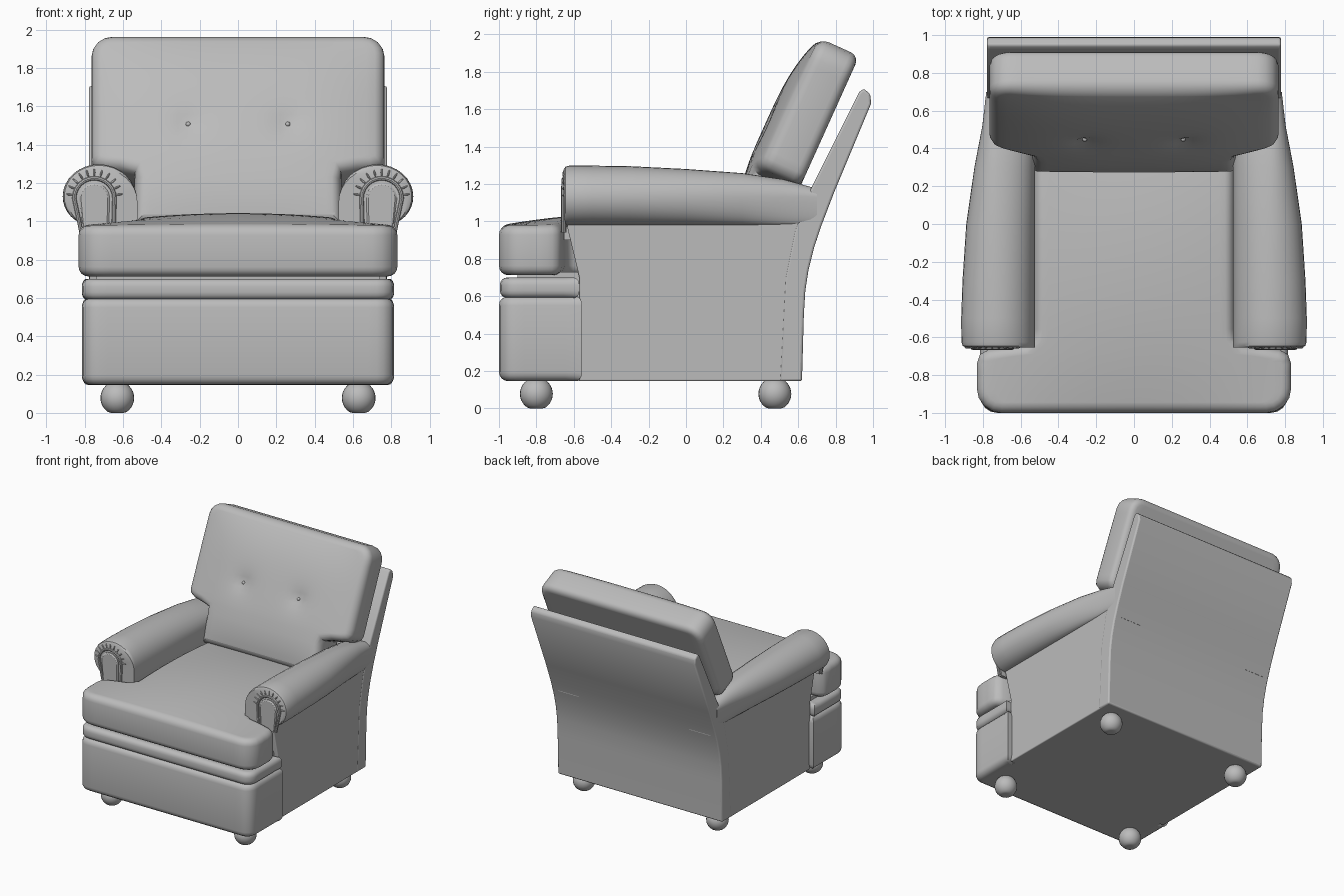
import bpy, bmesh, math
from math import sin, cos, pi, radians
from mathutils import Vector

if "Cube" in bpy.data.objects:
    bpy.data.objects.remove(bpy.data.objects["Cube"])

fabric = bpy.data.materials.new("grey upholstery")
fabric.use_nodes = True
GREY = (0.5, 0.5, 0.5, 1)
fabric.diffuse_color = GREY
fabric.node_tree.nodes["Principled BSDF"].inputs["Base Color"].default_value = GREY


def finish(name, bm, bevel=0, angle=35):
    bmesh.ops.recalc_face_normals(bm, faces=bm.faces)
    mesh = bpy.data.meshes.new(name)
    bm.to_mesh(mesh)
    bm.free()
    ob = bpy.data.objects.new(name, mesh)
    bpy.context.collection.objects.link(ob)
    mesh.materials.append(fabric)
    if bevel:
        mod = ob.modifiers.new("soft edges", "BEVEL")
        mod.width, mod.segments = bevel, 3
        mod.limit_method, mod.angle_limit = "ANGLE", radians(40)
    bpy.ops.object.select_all(action="DESELECT")
    ob.select_set(True)
    bpy.context.view_layer.objects.active = ob
    bpy.ops.object.shade_smooth_by_angle(angle=radians(angle))
    return ob


def bridge(bm, rings):
    for a, b in zip(rings, rings[1:]):
        n = len(a)
        for i in range(n):
            k = (i + 1) % n
            bm.faces.new((a[i], a[k], b[k], b[i]))


def loft(name, rings, bevel=0):
    bm = bmesh.new()
    loops = [[bm.verts.new(p) for p in ring] for ring in rings]
    bridge(bm, loops)
    bm.faces.new(loops[0])
    bm.faces.new(loops[-1])
    return finish(name, bm, bevel)


def prism(name, profile, x0, x1, bevel=0):
    return loft(name, [[(x, y, z) for y, z in profile] for x in (x0, x1)], bevel)


def cushion(name, stations, thick, r, crown=0, power=2, dimples=(), cols=32):
    """Soft pad: stations are (length position, half width); crown swells the top."""
    rows = []
    for (v0, w0), (v1, w1) in zip(stations, stations[1:]):
        n = max(1, math.ceil(abs(v1 - v0) / 0.045))
        rows += [(v0 + (v1 - v0) * k / n, w0 + (w1 - w0) * k / n) for k in range(n)]
    rows.append(stations[-1])
    last, wide = len(rows) - 1, max(w for _, w in rows)
    lo, hi = rows[0][0], rows[-1][0]
    # perimeter as grid indices, counter-clockwise
    per = [(0, i) for i in range(cols + 1)] + [(j, cols) for j in range(1, last)]
    per += [(last, i) for i in range(cols, -1, -1)] + [(j, 0) for j in range(last - 1, 0, -1)]
    pts = [Vector((rows[j][1] * (2 * i / cols - 1), rows[j][0])) for j, i in per]

    def outline(d):
        out = []
        for k, p in enumerate(pts):
            t = (pts[(k + 1) % len(pts)] - pts[k - 1]).normalized()
            out.append(p - d * Vector((t.y, -t.x)))
        return out

    def place(p, h):
        z = h
        if h > 0:
            q = (2 * p.y - lo - hi) / (hi - lo)
            swell = max(0, 1 - abs(p.x / wide) ** power) * max(0, 1 - abs(q) ** power)
            z += crown * swell * min(1, 2 * h / thick)
            for dx, dy, depth in dimples:
                z -= depth * math.exp(-math.hypot(p.x - dx, p.y - dy) / 0.06)
        return (p.x, p.y, z)

    bm = bmesh.new()

    def cap(h):
        edge = dict(zip(per, outline(r)))
        grid = {}
        for j in range(last + 1):
            for i in range(cols + 1):
                p = edge.get((j, i)) or edge[j, 0].lerp(edge[j, cols], i / cols)
                grid[j, i] = bm.verts.new(place(p, h))
        for j in range(last):
            for i in range(cols):
                bm.faces.new((grid[j, i], grid[j, i + 1], grid[j + 1, i + 1], grid[j + 1, i]))
        return [grid[k] for k in per]

    half, steps = thick / 2, [radians(a) for a in (22, 45, 67, 90)]
    layers = [(r * (1 - sin(a)), half - r * (1 - cos(a))) for a in steps]
    layers += [(d, -h) for d, h in reversed(layers)]
    rings = [[bm.verts.new(place(p, h)) for p in outline(d)] for d, h in layers]
    bridge(bm, [cap(half)] + rings + [cap(-half)])
    return finish(name, bm, angle=60)


def front_pad(w, y0, y1, c):
    """Pad outline with rounded front corners and a square rear."""
    arc = [(y0 + c * (1 - cos(a)), w - c * (1 - sin(a))) for a in (0, pi / 8, pi / 4, 3 * pi / 8, pi / 2)]
    return arc + [(y1, w)]


# Base: core, front panel and roll under the seat
prism("base_core", [(-0.9, 0.146), (0.6, 0.146), (0.6, 0.73), (-0.9, 0.73)], -0.74, 0.74)
panel = cushion("front_panel", front_pad(0.815, -1, -0.555, 0.09), 0.455, 0.05)
panel.location.z = 0.373
roll = cushion("front_roll", front_pad(0.815, -0.995, -0.57, 0.09), 0.11, 0.04)
roll.location.z = 0.645

# Seat cushion with front wings that wrap around the arms
seat_shape = front_pad(0.832, -1, -0.74, 0.13)
seat_shape += [(-0.69, 0.815), (-0.665, 0.77), (-0.65, 0.68), (-0.64, 0.58), (-0.6, 0.535), (0.42, 0.53)]
seat = cushion("seat_cushion", seat_shape, 0.265, 0.05, crown=0.065)
seat.location.z = 0.845

# Back cushion, tilted, widening above the arms
LEAN = radians(65.7)
back_shape = [(0, 0.54), (0.28, 0.54), (0.30, 0.62), (0.315, 0.70), (0.34, 0.75), (0.38, 0.765)]
back_shape += [(0.97 + 0.11 * sin(a), 0.655 + 0.11 * cos(a)) for a in (0, pi / 8, pi / 4, 3 * pi / 8, pi / 2)]
BUTTONS = [(s * 0.26, 0.54) for s in (-1, 1)]
back = cushion("back_cushion", back_shape, 0.23, 0.05, crown=0.08, power=3,
               dimples=[(x, v, 0.035) for x, v in BUTTONS])
back.location = (0, 0.377, 0.947)
back.rotation_euler.x = LEAN
for x, v in BUTTONS:
    bm = bmesh.new()
    bmesh.ops.create_uvsphere(bm, u_segments=12, v_segments=8, radius=0.013)
    button = finish("back_button", bm)
    h = 0.165
    button.location = (x, 0.377 + v * cos(LEAN) - h * sin(LEAN), 0.947 + v * sin(LEAN) + h * cos(LEAN))

# Curved rear panel
prism("back_panel", [(0.5, 0.146), (0.62, 0.146), (0.63, 0.5), (0.638, 0.63), (0.655, 0.74), (0.685, 0.86),
                     (0.725, 0.98), (0.79, 1.15), (0.99, 1.63), (0.985, 1.68), (0.95, 1.71), (0.925, 1.69),
                     (0.67, 1.18), (0.58, 0.95), (0.53, 0.7)], -0.778, 0.778, 0.012)


def arm_section(y, xo, zt):
    quarter = [k * pi / 16 for k in range(9)]
    pts = [(0.525, 0.9)]
    pts += [(0.725 - 0.2 * cos(a), 1.1 + (zt - 1.1) * sin(a)) for a in quarter]
    pts += [(0.725 + (xo - 0.725) * sin(a), 1.13 + (zt - 1.13) * cos(a)) for a in quarter[1:]]
    pts += [(0.765 + (xo - 0.765) * cos(a), 1.13 - 0.15 * sin(a)) for a in quarter[1:]]
    pts += [(0.72, 0.97), (0.72, 0.9)]
    return [(x, y, z) for x, z in pts]


def arch(y, r):
    """Scroll-shaped outline on the arm front."""
    top = [(0.75 - r * cos(a), y, 1.12 + r * sin(a)) for a in [k * pi / 12 for k in range(13)]]
    return [(0.755 - r, y, 0.94)] + top + [(0.775 + 0.4 * r, y, 0.94)]


ARM = [(-0.653, 0.893, 1.278), (-0.645, 0.907, 1.292), (-0.625, 0.914, 1.298), (-0.5, 0.915, 1.298),
       (-0.3, 0.908, 1.295), (0, 0.888, 1.28), (0.3, 0.845, 1.258), (0.52, 0.803, 1.225), (0.7, 0.782, 1.175)]
SIDE = [(-0.57, 0.146), (0.61, 0.146), (0.625, 0.6), (0.65, 0.76), (0.71, 0.97), (0.73, 1.05),
        (-0.63, 1.05), (-0.635, 0.97), (-0.57, 0.7)]


def flip(ring, s):
    return [(s * x, y, z) for x, y, z in ring]


for s, side in ((1, "left"), (-1, "right")):
    prism(side + "_side_panel", SIDE, s * 0.53, s * 0.775, 0.008)
    loft(side + "_arm", [flip(arm_section(*st), s) for st in ARM])
    loft(side + "_arm_front", [flip(arch(-0.64, 0.08), s), flip(arch(-0.66, 0.08), s),
                               flip(arch(-0.667, 0.07), s)])
    # Piping around the arm front
    bm = bmesh.new()
    tube = []
    for k, (x, y, z) in enumerate(arch(-0.655, 0.105)):
        a = pi * min(max(k - 1, 0), 12) / 12
        n = Vector((-cos(a), 0, sin(a)))
        c = Vector((x, y, z))
        ring = [c + 0.011 * (n * cos(t) + Vector((0, sin(t), 0))) for t in [m * pi / 4 for m in range(8)]]
        tube.append([bm.verts.new((s * p.x, p.y, p.z)) for p in ring])
    bridge(bm, tube)
    finish(side + "_arm_piping", bm)
    # Gathered pleats between the piping and the arm edge
    for k in range(11):
        a = pi * (k + 0.5) / 11
        bm = bmesh.new()
        bmesh.ops.create_uvsphere(bm, u_segments=8, v_segments=6, radius=1)
        pleat = finish(side + "_arm_pleat", bm)
        pleat.scale = (0.022, 0.007, 0.005)
        pleat.location = (s * (0.75 - 0.128 * cos(a)), -0.653, 1.12 + 0.135 * sin(a))
        pleat.rotation_euler.y = s * (a - pi)
    # Ball feet, flattened on the floor
    for end, y in (("front", -0.8), ("rear", 0.475)):
        bm = bmesh.new()
        bmesh.ops.create_uvsphere(bm, u_segments=24, v_segments=16, radius=0.088)
        for v in bm.verts:
            v.co.z = max(v.co.z, -0.078)
        foot = finish(side + "_" + end + "_foot", bm)
        foot.location = (s * 0.63, y, 0.078)
